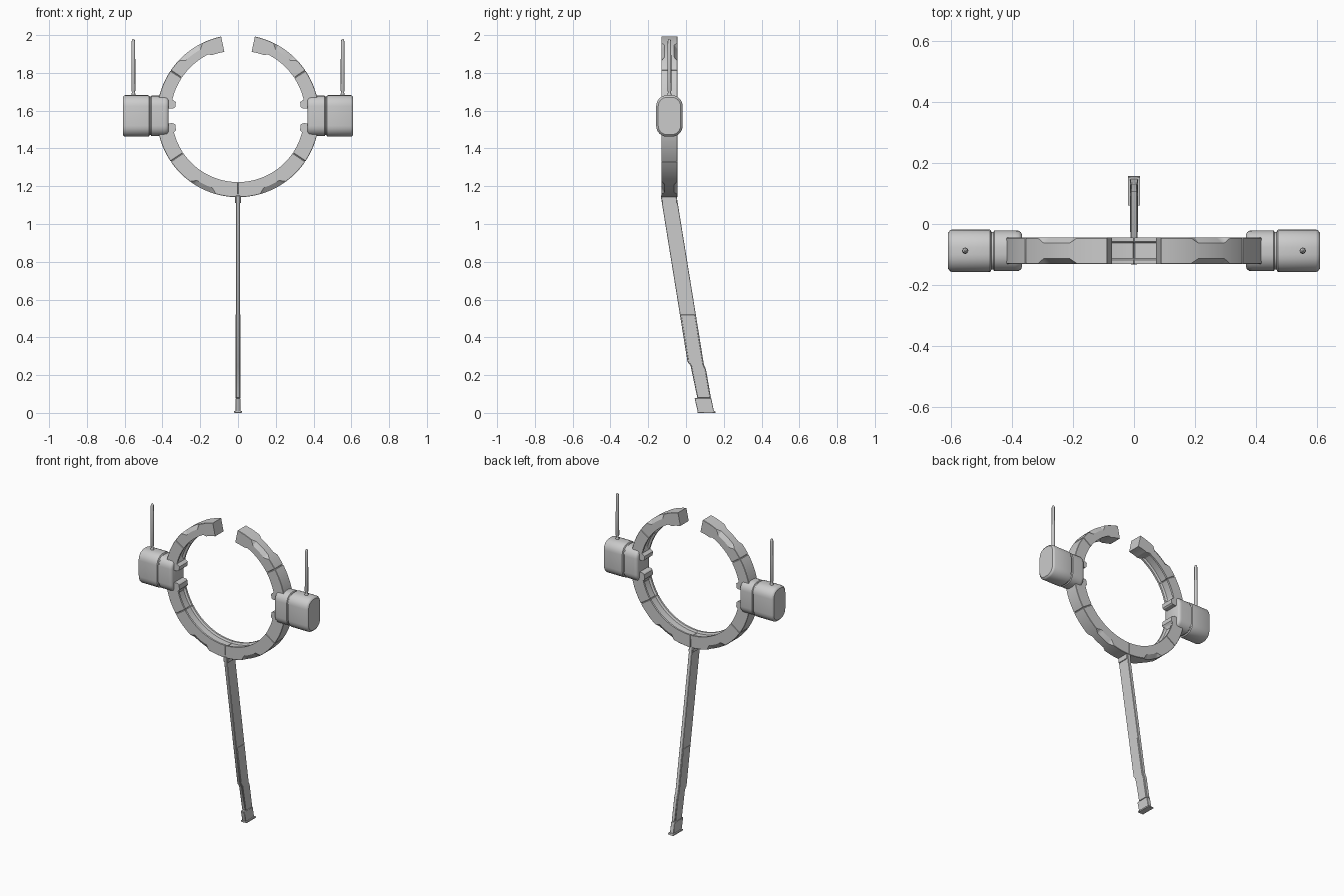
import bpy, bmesh, math

if "Cube" in bpy.data.objects:
    bpy.data.objects.remove(bpy.data.objects["Cube"])

YC, ZC = -0.088, 1.572   # ring centre


def finish(name, bm, angle=30):
    bmesh.ops.recalc_face_normals(bm, faces=bm.faces)
    me = bpy.data.meshes.new(name)
    bm.to_mesh(me)
    bm.free()
    ob = bpy.data.objects.new(name, me)
    bpy.context.collection.objects.link(ob)
    bpy.context.view_layer.objects.active = ob
    ob.select_set(True)
    bpy.ops.object.shade_smooth_by_angle(angle=math.radians(angle))
    ob.select_set(False)
    return ob


def loft(name, sections, angle=30):
    """Skin a list of equal-length closed sections and cap both ends."""
    bm = bmesh.new()
    loops = [[bm.verts.new(p) for p in s] for s in sections]
    n = len(loops[0])
    for a, b in zip(loops, loops[1:]):
        for i in range(n):
            j = (i + 1) % n
            bm.faces.new((a[i], a[j], b[j], b[i]))
    bm.faces.new(loops[0])
    bm.faces.new(loops[-1])
    return finish(name, bm, angle)


def mirrored(ob):
    m = ob.modifiers.new("mirror", 'MIRROR')
    m.use_axis = (True, False, False)
    m.use_mirror_merge = False
    return ob


def lerp_keys(keys, a):
    if a <= keys[0][0]:
        return keys[0][1]
    for (a0, v0), (a1, v1) in zip(keys, keys[1:]):
        if a <= a1:
            return v0 + (v1 - v0) * (a - a0) / (a1 - a0)
    return keys[-1][1]


# Ring: section values keyed by angle in degrees
INNER = [(-90, .35), (-14.5, .35), (-13, .337), (-8, .335), (-6.8, .341), (-6.2, .352),
         (-6, .40), (6.2, .40), (6.4, .352), (7, .341), (8.2, .335), (12.5, .337),
         (14, .358), (64, .362), (67, .35), (78, .347)]
NOTCH = [(-74, 0), (-70.5, 1), (-57.5, 1), (-54, 0), (43, 0), (46.5, 1), (60.5, 1), (64, 0)]
CHANNEL = [(-90, 1), (-17, 1), (-14.5, 0), (14, 0), (17, 1), (61, 1), (64, 0)]
SEAM = [(-90, 1), (-89.6, 0), (-34.5, 0), (-34.2, 1), (-33.8, 1), (-33.5, 0),
        (33.5, 0), (33.8, 1), (34.2, 1), (34.5, 0)]


def ring_section(a):
    s = .003 * lerp_keys(SEAM, a)
    k = lerp_keys(NOTCH, a)
    d = .012 * lerp_keys(CHANNEL, a)
    ro, ri, h = .43 - s, lerp_keys(INNER, a) + s, .043 - s
    cr, cy = .002 + .024 * k, .002 + .016 * k
    half = [(ro, h - cy), (ro - cr, h), (ri, h), (ri, h - .012), (ri + d, h - .018)]
    prof = half + [(r, -y) for r, y in reversed(half)]
    t = math.radians(a)
    return [(r * math.cos(t), YC + y, ZC + r * math.sin(t)) for r, y in prof]


angles = {float(a) for a in range(-90, 79, 3)}
for keys in (INNER, NOTCH, CHANNEL, SEAM):
    angles |= {float(a) for a, _ in keys}
mirrored(loft("ring_half", [ring_section(a) for a in sorted(angles)]))


# Side pods: rounded sections lofted along x
def pod_section(x, inset, n=6):
    hy, hz, r = .07 - inset, .11 - inset, .058 - inset
    pts = []
    for q, (sy, sz) in enumerate(((1, 1), (-1, 1), (-1, -1), (1, -1))):
        for i in range(n + 1):
            t = math.pi / 2 * (q + i / n)
            pts.append((x, YC + sy * (hy - r) + r * math.cos(t),
                        ZC + sz * (hz - r) + r * math.sin(t)))
    return pts


POD = [(.367, .018), (.371, .009), (.379, .004), (.39, .003), (.458, .003), (.462, .008),
       (.468, .008), (.472, .001), (.48, 0), (.597, 0), (.604, .003), (.61, .011)]
mirrored(loft("side_pod", [pod_section(x, i) for x, i in POD], 35))

# Antennas on the pods
ROD = [(1.67, .011), (1.688, .011), (1.697, .007), (1.706, .011), (1.965, .0095),
       (1.975, .007), (1.98, .003)]
mirrored(loft("antenna", [[(.554 + r * math.cos(k * math.pi / 4), YC + r * math.sin(k * math.pi / 4), z)
                           for k in range(8)] for z, r in ROD], 50))


# Handle parts: y-z profiles extruded across x with a small bevel
def slab(name, prof, half_x, bevel=.002):
    ob = loft(name, [[(x, y, z) for y, z in prof] for x in (-half_x, half_x)])
    if bevel:
        b = ob.modifiers.new("bevel", 'BEVEL')
        b.width, b.segments, b.limit_method = bevel, 1, 'ANGLE'
    return ob


slab("handle_shaft", [(-.134, 1.15), (-.05, 1.15), (.095, .255), (.106, .23), (.132, .08),
                      (.06, .08), (.024, .25), (.008, .27)], .011)
slab("handle_grip", [(-.026, .52), (.046, .52), (.09, .255), (.101, .23), (.127, .08),
                     (.062, .08), (.029, .25), (.014, .27)], .0135, .001)
slab("handle_foot", [(.045, .078), (.134, .078), (.148, .008), (.062, .008)], .013)
slab("handle_base", [(.06, 0), (.158, 0), (.154, .01), (.06, .01)], .02, .001)
slab("handle_bracket", [(-.131, 1.16), (-.053, 1.16), (-.047, 1.11), (-.126, 1.11)], .016)
